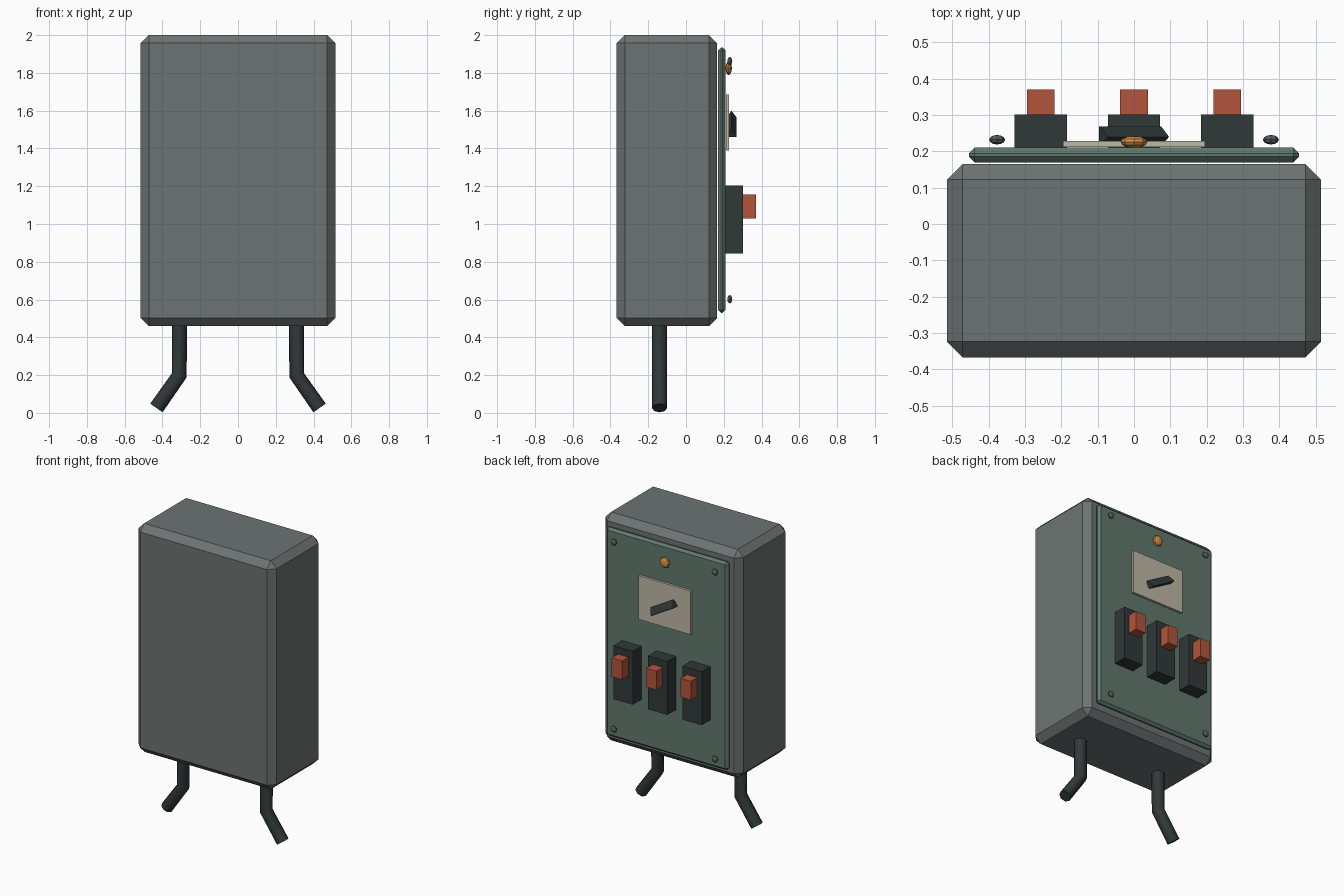
import bpy, bmesh
from math import radians, cos, sin
from mathutils import Matrix

if "Cube" in bpy.data.objects:
    bpy.data.objects.remove(bpy.data.objects["Cube"])


def material(name, rgb):
    m = bpy.data.materials.new(name)
    m.diffuse_color = (*rgb, 1)
    m.use_nodes = True
    m.node_tree.nodes["Principled BSDF"].inputs["Base Color"].default_value = m.diffuse_color
    return m


STEEL = material("grey_steel", (0.15, 0.175, 0.17))
GREEN = material("green_paint", (0.12, 0.19, 0.155))
BLACK = material("black_plastic", (0.03, 0.04, 0.04))
RED = material("red_plastic", (0.45, 0.09, 0.045))
CREAM = material("cream_plate", (0.52, 0.48, 0.38))
AMBER = material("amber_glass", (0.65, 0.28, 0.06))
BOLT = material("bolt_metal", (0.09, 0.11, 0.11))


def add_mesh(name, bm, mat):
    bmesh.ops.recalc_face_normals(bm, faces=bm.faces)
    me = bpy.data.meshes.new(name)
    bm.to_mesh(me)
    bm.free()
    me.materials.append(mat)
    ob = bpy.data.objects.new(name, me)
    bpy.context.collection.objects.link(ob)
    return ob


def box(name, lo, hi, mat, bevel=0):
    bm = bmesh.new()
    bmesh.ops.create_cube(bm, size=1)
    for v in bm.verts:
        v.co = [a + (c + 0.5) * (b - a) for a, b, c in zip(lo, hi, v.co)]
    if bevel:
        bmesh.ops.bevel(bm, geom=bm.edges[:], offset=bevel, segments=1,
                        profile=0.5, affect='EDGES')
    return add_mesh(name, bm, mat)


def dome(name, loc, radius, depth, mat):
    # faceted sphere flattened along y
    bm = bmesh.new()
    bmesh.ops.create_uvsphere(bm, u_segments=8, v_segments=6, radius=1)
    bm.transform(Matrix.Translation(loc)
                 @ Matrix.Diagonal((radius, depth, radius, 1))
                 @ Matrix.Rotation(radians(90), 4, 'X'))
    return add_mesh(name, bm, mat)


# cabinet and its door panel on the +y side
box("cabinet", (-0.515, -0.367, 0.46), (0.515, 0.165, 2.0), STEEL, 0.043)
box("door_panel", (-0.455, 0.17, 0.53), (0.455, 0.21, 1.935), GREEN, 0.016)

# corner bolts and indicator lamp
for x in (-0.377, 0.377):
    for z in (0.602, 1.862):
        dome("corner_bolt", (x, 0.232, z), 0.022, 0.013, BOLT)
dome("indicator_lamp", (0, 0.226, 1.825), 0.037, 0.017, AMBER)

# meter plate
box("meter_plate", (-0.195, 0.212, 1.39), (0.195, 0.228, 1.685), CREAM)

# meter needle: short ridged bar tilted across the plate, high end at -x
section = [(0.228, -0.025), (0.268, -0.025), (0.268, -0.017),
           (0.24, 0.025), (0.228, 0.004)]
c, s = cos(radians(30)), sin(radians(30))
bm = bmesh.new()
ends = [[bm.verts.new((l * c + u * s, y, 1.53 - l * s + u * c))
         for y, u in section] for l in (-0.097, 0.097)]
for ring in ends:
    bm.faces.new(ring)
for i in range(5):
    j = (i + 1) % 5
    bm.faces.new((ends[0][i], ends[0][j], ends[1][j], ends[1][i]))
add_mesh("meter_needle", bm, BLACK)

# three breakers with toggles
for x in (-0.257, 0, 0.257):
    box("breaker", (x - 0.072, 0.205, 0.845), (x + 0.072, 0.302, 1.205), BLACK)
    box("breaker_toggle", (x - 0.038, 0.295, 1.03), (x + 0.038, 0.37, 1.157), RED)

# bent conduits under the cabinet
for side in (-1, 1):
    cu = bpy.data.curves.new("conduit", 'CURVE')
    cu.dimensions = '3D'
    cu.bevel_depth = 0.04
    cu.bevel_resolution = 2
    cu.use_fill_caps = True
    sp = cu.splines.new('POLY')
    path = [(0.31, 0.48), (0.31, 0.2), (0.432, 0.026)]
    sp.points.add(len(path) - 1)
    for p, (x, z) in zip(sp.points, path):
        p.co = (side * x, -0.14, z, 1)
    cu.materials.append(BLACK)
    ob = bpy.data.objects.new("conduit", cu)
    bpy.context.collection.objects.link(ob)
